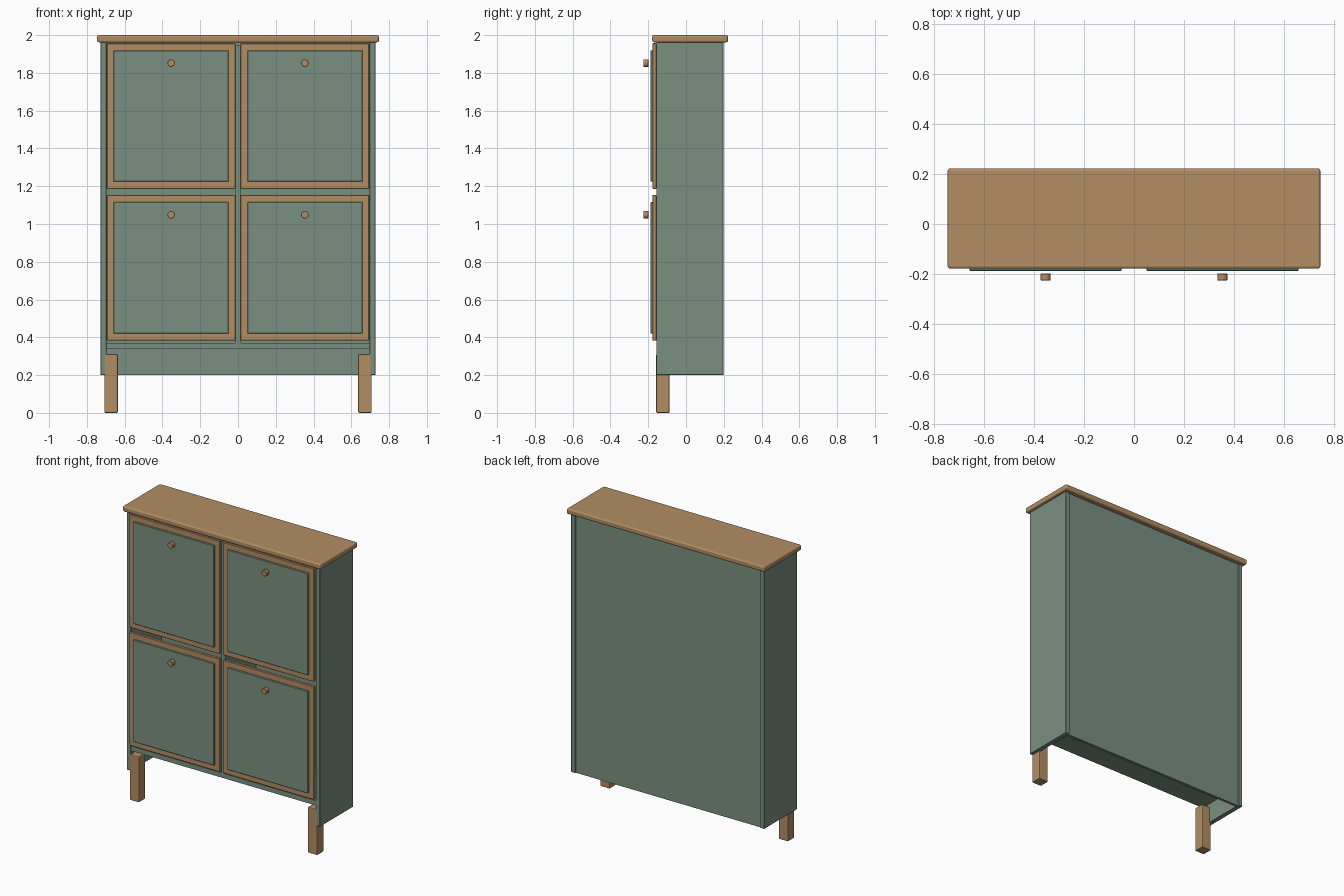
import bpy
from math import pi

cube = bpy.data.objects.get("Cube")
if cube:
    bpy.data.objects.remove(cube, do_unlink=True)


def make_material(name, color):
    mat = bpy.data.materials.new(name)
    mat.use_nodes = True
    mat.diffuse_color = color
    mat.node_tree.nodes["Principled BSDF"].inputs["Base Color"].default_value = color
    return mat


green = make_material("sage green paint", (0.195, 0.28, 0.22, 1))
wood = make_material("light oak", (0.445, 0.27, 0.125, 1))


def finish(obj, name, mat, bevel=0, segments=1):
    obj.name = name
    obj.data.materials.append(mat)
    if bevel:
        mod = obj.modifiers.new("soft edges", "BEVEL")
        mod.width = bevel
        mod.segments = segments
    return obj


def box(name, mat, x, y, z, bevel=0, segments=1):
    """Box from (min, max) ranges on each axis."""
    bpy.ops.mesh.primitive_cube_add(size=1)
    obj = bpy.context.object
    for v in obj.data.vertices:
        for i, (lo, hi) in enumerate((x, y, z)):
            v.co[i] = lo if v.co[i] < 0 else hi
    return finish(obj, name, mat, bevel, segments)


def span(side, near, far):
    return tuple(sorted((side * near, side * far)))


FRONT, REAR = -0.157, 0.198
INNER, OUTER = 0.697, 0.728

# Carcass: sides, inset back, divider and raised floor
box("back_panel", green, (-INNER, INNER), (0.172, 0.19), (0.2, 1.96))
box("centre_divider", green, (-0.016, 0.016), (FRONT, 0.172), (0.37, 1.947))
box("bottom_shelf", green, (-INNER, INNER), (FRONT, 0.172), (0.337, 0.37))
box("top_board", wood, (-0.746, 0.746), (-0.179, 0.223), (1.962, 2.0), 0.01, 3)

# Door heights, bottom to top
doors = {"lower": (0.382, 1.154), "upper": (1.186, 1.957)}

for side, label in ((-1, "right"), (1, "left")):
    box(f"{label}_side_panel", green, span(side, INNER, OUTER), (FRONT, REAR), (0.2, 1.962), 0.002)
    box(f"{label}_front_leg", wood, span(side, 0.636, 0.708), (FRONT - 0.001, -0.087), (0, 0.312), 0.006, 2)

    for row, (low, high) in doors.items():
        name = f"{row}_{label}_door"
        # Wooden door with a raised painted panel
        box(f"{name}_frame", wood, span(side, 0.013, 0.695), (-0.178, FRONT), (low, high), 0.003)
        box(f"{name}_panel", green, span(side, 0.05, 0.659), (-0.188, -0.17),
            (low + 0.038, high - 0.038), 0.003)
        # Round pull
        bpy.ops.mesh.primitive_cylinder_add(
            vertices=24, radius=0.02, depth=0.028,
            location=(side * 0.354, -0.212, high - 0.105), rotation=(pi / 2, 0, 0))
        finish(bpy.context.object, f"{name}_knob", wood, 0.002)
        bpy.ops.object.shade_smooth_by_angle()
